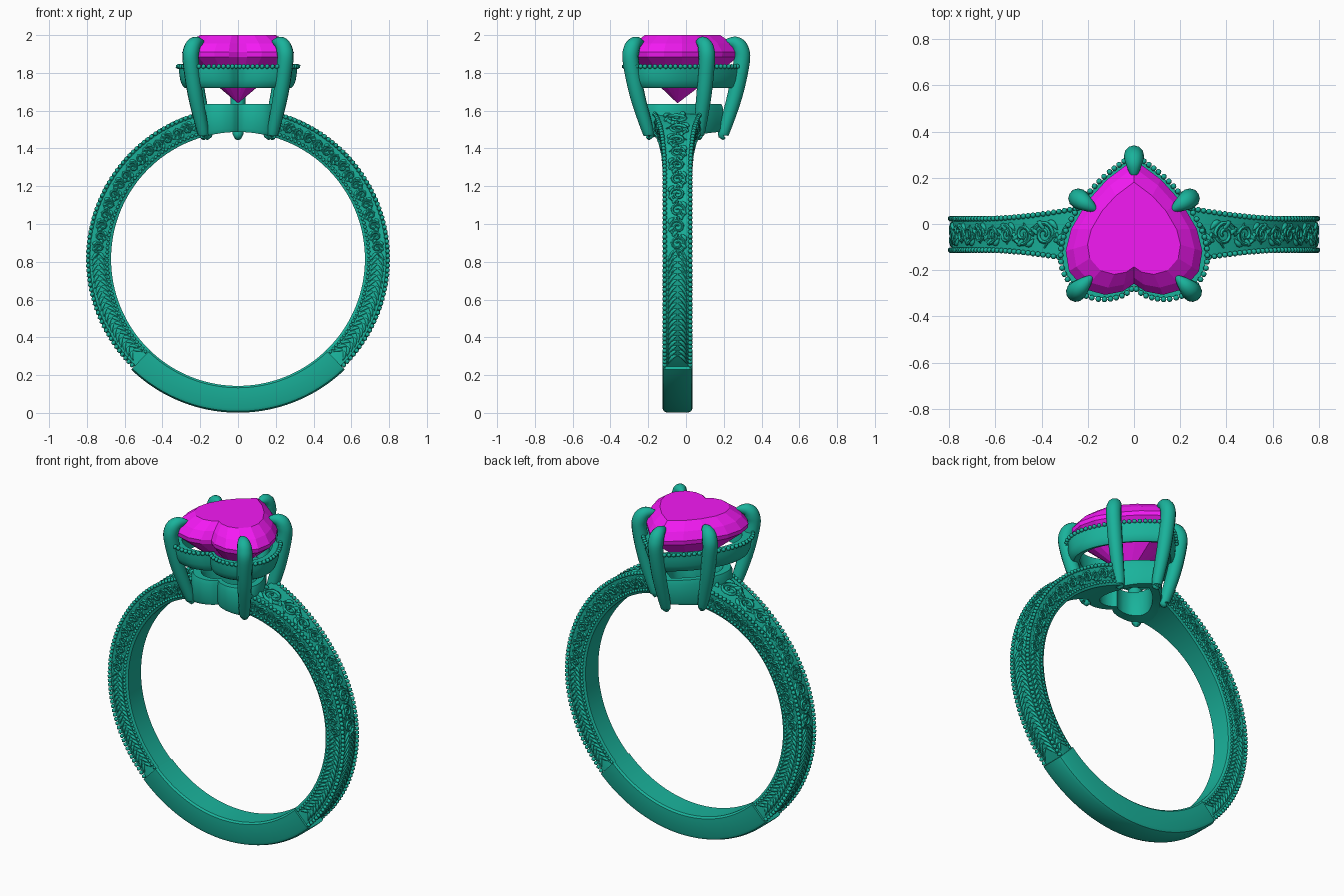
import bpy, bmesh
from math import sin, cos, pi, radians, sqrt
from mathutils import Vector, Matrix

if "Cube" in bpy.data.objects:
    bpy.data.objects.remove(bpy.data.objects["Cube"])

CY, CZ = -0.045, 0.815          # ring axis
R_IN, R_BODY = 0.672, 0.79


def material(name, color):
    m = bpy.data.materials.new(name)
    m.diffuse_color = color
    m.use_nodes = True
    m.node_tree.nodes["Principled BSDF"].inputs["Base Color"].default_value = m.diffuse_color
    return m


METAL = material("green_metal", (0.01, 0.45, 0.33, 1))
GEM = material("magenta_gem", (0.9, 0.01, 0.9, 1))


def finish(obj, mat=METAL, angle=40):
    obj.data.materials.append(mat)
    bpy.ops.object.select_all(action='DESELECT')
    obj.select_set(True)
    bpy.context.view_layer.objects.active = obj
    if obj.type == 'CURVE':
        bpy.ops.object.convert(target='MESH')
    if angle:
        bpy.ops.object.shade_smooth_by_angle(angle=radians(angle))


def add_bmesh(name, bm, mat=METAL, angle=40):
    bmesh.ops.recalc_face_normals(bm, faces=bm.faces[:])
    me = bpy.data.meshes.new(name)
    bm.to_mesh(me)
    bm.free()
    obj = bpy.data.objects.new(name, me)
    bpy.context.collection.objects.link(obj)
    finish(obj, mat, angle)


def loft(name, rings, closed=False, mat=METAL, angle=40):
    bm = bmesh.new()
    vs = [[bm.verts.new(p) for p in ring] for ring in rings]
    n = len(vs[0])
    for i in range(len(vs) if closed else len(vs) - 1):
        a, b = vs[i], vs[(i + 1) % len(vs)]
        for j in range(n):
            k = (j + 1) % n
            bm.faces.new((a[j], a[k], b[k], b[j]))
    if not closed:
        bm.faces.new(vs[0])
        bm.faces.new(vs[-1])
    add_bmesh(name, bm, mat, angle)


def tubes(name, strokes, depth=1.0, res=1):
    """Round strokes; each stroke is a list of (x, y, z, radius)."""
    cu = bpy.data.curves.new(name, 'CURVE')
    cu.dimensions = '3D'
    cu.bevel_depth, cu.bevel_resolution, cu.use_fill_caps = depth, res, True
    for st in strokes:
        sp = cu.splines.new('POLY')
        sp.points.add(len(st) - 1)
        for q, p in zip(sp.points, st):
            q.co, q.radius = (p[0], p[1], p[2], 1), p[3]
    obj = bpy.data.objects.new(name, cu)
    bpy.context.collection.objects.link(obj)
    finish(obj, angle=60)


def beads(name, centres, r):
    bm = bmesh.new()
    for c in centres:
        bmesh.ops.create_icosphere(bm, subdivisions=1, radius=r, matrix=Matrix.Translation(c))
    add_bmesh(name, bm, angle=80)


def smooth(pts, n):
    """Catmull-Rom through the points."""
    v = [Vector(p) for p in pts]
    v = [2 * v[0] - v[1]] + v + [2 * v[-1] - v[-2]]
    out = []
    for i in range(1, len(v) - 2):
        a, b, c, d = v[i - 1:i + 3]
        for k in range(n):
            t = k / n
            out.append(0.5 * (2 * b + (c - a) * t + (2 * a - 5 * b + 4 * c - d) * t * t
                              + (3 * b - a - 3 * c + d) * t ** 3))
    return out + [v[-2]]


# heart outline, point at the back, cleft at the front
HALF = [(0, .29), (.12, .2), (.21, .1), (.28, -.02), (.305, -.12), (.29, -.21),
        (.22, -.29), (.13, -.315), (.05, -.3), (0, -.265)]


def heart(n):
    h = [tuple(p) for p in smooth(HALF, n)]
    return h + [(-x, y) for x, y in h[-2:0:-1]]


def scaled(pt, s, z):
    return (pt[0] * s, -.03 + (pt[1] + .03) * s, z)


# faceted heart stone
g = heart(1)
culet = [(p[0] * .004, CY + p[1] * .004, 1.64) for p in g]
loft("heart_gem", [culet, [scaled(p, .96, 1.885) for p in g], [scaled(p, .97, 1.91) for p in g],
                   [scaled(p, .86, 1.955) for p in g], [scaled(p, .66, 2.0) for p in g]],
     mat=GEM, angle=0)

# bezel band under the stone with its beaded rim
outline = heart(6)
band = [(.86, 1.83), (1.02, 1.83), (1.02, 1.80), (1.0, 1.76), (.96, 1.73), (.92, 1.72), (.82, 1.73)]
loft("heart_bezel", [[scaled(p, s, z) for s, z in band] for p in outline], closed=True)
rim, acc = [], 1.0
dense = [Vector(scaled(p, 1.04, 1.834)) for p in heart(24)]
for a, b in zip(dense, dense[1:] + dense[:1]):
    if acc >= .025:
        rim.append(a)
        acc = 0
    acc += (b - a).length
beads("bezel_beads", rim, .014)

# lower heart gallery, underside following the finger hole
rings = []
for p in outline:
    low = lambda s: CZ + sqrt(R_IN ** 2 - (p[0] * s) ** 2)
    rings.append([scaled(p, .5, low(.5)), scaled(p, .68, low(.68)), scaled(p, .71, low(.71) + .02),
                  scaled(p, .71, 1.61), scaled(p, .68, 1.635), scaled(p, .55, 1.635), scaled(p, .5, 1.61)])
loft("heart_gallery", rings, closed=True)


# claw prongs
def prong(bx, by, px, py):
    d = Vector((-px, -.05 - py)).normalized()
    at = lambda k: (px + d.x * k, py + d.y * k)
    mx, my = bx + (px - bx) * .62, by + (py - by) * .62
    ctrl = [(bx, by, 1.468, .012), (bx, by, 1.485, .03), (mx, my, 1.68, .04), (px, py, 1.86, .043),
            (*at(.006), 1.925, .043), (*at(.03), 1.955, .037), (*at(.065), 1.963, .024), (*at(.1), 1.962, .004)]
    return smooth(ctrl, 6)


claws = [prong(0, .2, 0, .295)]
for s in (1, -1):
    claws += [prong(s * .165, .07, s * .24, .11), prong(s * .185, -.2, s * .25, -.292)]
tubes("claw_prongs", claws, res=4)


# band of the ring
def ring_pt(t, r, y, s=1):
    return (s * r * cos(t), CY + y, CZ + r * sin(t))


T0, T1, T_MIX = radians(-46), radians(76), radians(2)


def half_w(t):
    k = max(0, (t - radians(35)) / (T1 - radians(35)))
    return .068 + .055 * k * k


plain = [(.672, -.07), (.682, -.08), (.79, -.08), (.806, -.073), (.814, -.055)]
plain += [(r, -y) for r, y in reversed(plain)]
loft("plain_lower_band", [[ring_pt(radians(-134 + 88 * i / 48), r, y) for r, y in plain] for i in range(49)])


def motif_map(face, t, w, s):
    """Returns a function placing flat motif points (a, b) on a face of the band."""
    def f(a, b, rad):
        tt = min(max(t + a * w / .79, T0), T1)
        if face == 0:
            return (*ring_pt(tt, R_BODY + .002, b * w, s), rad)
        return (*ring_pt(tt, .739 + b * w, face * (half_w(tt) + .001), s), rad)
    return f


def scroll(f, flip, w):
    k = .1 * w + .003
    main = [f(-1.6, flip * .75, k * .3), f(-1.25, flip * .2, k * .7)]
    for i in range(19):
        q = i / 18
        ph, ro = pi + q * 3.3 * pi, .85 * (1 - .85 * q)
        main.append(f(ro * cos(ph), -flip * ro * -sin(ph) * -1, k * (1.1 - .4 * q)))
    out = [main]
    for a0, b0, l in ((.3, .85, .7), (-.5, .8, .55), (.75, -.45, .6)):   # little leaves
        out.append([f(a0 + l * u, flip * (b0 - .55 * u * u * (1 if b0 > 0 else -1)), k * 1.4 * sin(pi * (.1 + .85 * u)))
                    for u in (0, .25, .5, .75, 1)])
    return out


for s, side in ((1, "right"), (-1, "left")):
    secs, N = [], 60
    for i in range(N + 1):
        t = T0 + (T1 - T0) * i / N
        h = half_w(t)
        secs.append([ring_pt(t, r, y, s) for r, y in
                     ((R_IN, -h + .006), (R_IN + .008, -h), (R_BODY - .006, -h), (R_BODY, -h + .006),
                      (R_BODY, h - .006), (R_BODY - .006, h), (R_IN + .008, h), (R_IN, h - .006))])
    loft(side + "_shank", secs)

    # beaded edges
    row = [T0 + (T1 - T0) * (i + .5) / 66 for i in range(66)]
    beads(side + "_edge_beads", [ring_pt(t, R_BODY + .004, e * half_w(t), s) for t in row for e in (1, -1)], .0135)
    beads(side + "_inner_beads", [ring_pt(t, .693, e * (half_w(t) + .001), s) for t in row for e in (1, -1)], .01)

    # engraved scrolls above, wheat leaves below
    strokes = []
    for face in (0, 1, -1):
        t, flip = T_MIX, 1
        while True:
            w = half_w(t) - .016 if face == 0 else .036
            if t + w / .79 > T1:
                break
            strokes += scroll(motif_map(face, t + w / .79, w, s), flip, w)
            t += 1.75 * w / .79
            flip = -flip
        t = T0 + .05
        w = .054 if face == 0 else .036
        while t < T_MIX:
            f = motif_map(face, t, w, s)
            for e in (1, -1):
                strokes.append([f(.75 - 1.1 * u * u, e * (.06 + .9 * u), .0095 * sin(pi * (.12 + .8 * u)))
                                for u in (0, .25, .5, .75, 1)])
            t += .04
    tubes(side + "_engraving", strokes)
